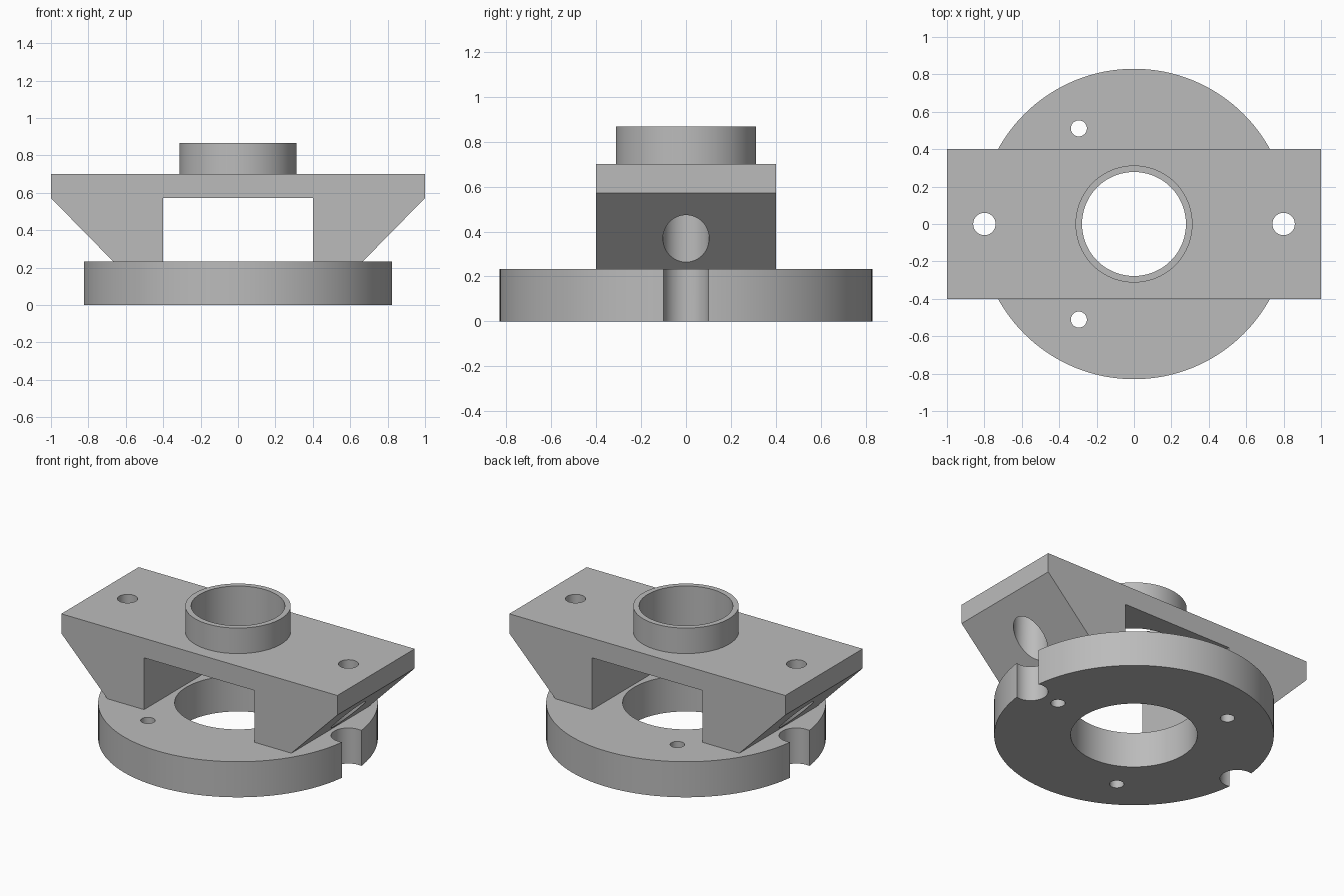
import bpy, bmesh, math

if "Cube" in bpy.data.objects:
    bpy.data.objects.remove(bpy.data.objects["Cube"])

grey = bpy.data.materials.new("light grey")
grey.diffuse_color = (0.5, 0.5, 0.5, 1)
grey.use_nodes = True
grey.node_tree.nodes["Principled BSDF"].inputs["Base Color"].default_value = grey.diffuse_color


def cylinder(name, r, z0, z1, x=0.0, y=0.0, sides=96):
    bpy.ops.mesh.primitive_cylinder_add(vertices=sides, radius=r, depth=z1 - z0,
                                        location=(x, y, (z0 + z1) / 2))
    ob = bpy.context.object
    ob.name = name
    return ob


def extrude_y(name, outline, y0, y1):
    """Solid prism from an x-z outline, pulled along y."""
    bm = bmesh.new()
    face = bm.faces.new([bm.verts.new((x, y0, z)) for x, z in outline])
    ext = bmesh.ops.extrude_face_region(bm, geom=[face])["geom"]
    bmesh.ops.translate(bm, vec=(0, y1 - y0, 0),
                        verts=[g for g in ext if isinstance(g, bmesh.types.BMVert)])
    bmesh.ops.recalc_face_normals(bm, faces=bm.faces)
    mesh = bpy.data.meshes.new(name)
    bm.to_mesh(mesh)
    bm.free()
    ob = bpy.data.objects.new(name, mesh)
    bpy.context.collection.objects.link(ob)
    return ob


def cut(ob, *cutters):
    """Subtract each cutter and remove it."""
    for c in cutters:
        mod = ob.modifiers.new("hole", 'BOOLEAN')
        mod.operation, mod.solver, mod.object = 'DIFFERENCE', 'EXACT', c
        bpy.context.view_layer.objects.active = ob
        bpy.ops.object.modifier_apply(modifier=mod.name)
        bpy.data.objects.remove(c)


def finish(ob):
    ob.data.materials.clear()
    ob.data.materials.append(grey)
    bpy.ops.object.select_all(action='DESELECT')
    ob.select_set(True)
    bpy.context.view_layer.objects.active = ob
    bpy.ops.object.shade_smooth_by_angle(angle=math.radians(25))


BASE_TOP, PLATE_LOW, PLATE_TOP, COLLAR_TOP = 0.233, 0.572, 0.70, 0.867
BORE, SCREW_X = 0.278, 0.80

# Round base: centre opening, three bolt holes, two edge notches
base = cylinder("round_base", 0.83, 0, BASE_TOP, sides=128)
cut(base, cylinder("opening", 0.376, -0.1, 0.4))
for i in range(3):
    a = math.radians(120 * i)
    cut(base, cylinder("bolt_hole", 0.043, -0.1, 0.4,
                       0.59 * math.cos(a), 0.59 * math.sin(a), 32))
for s in (-1, 1):
    cut(base, cylinder("notch", 0.103, -0.1, 0.4, s * SCREW_X, 0, 48))
finish(base)

# Bridge: top plate with two tapered legs
half = [(0.4, PLATE_LOW), (0.4, BASE_TOP), (0.667, BASE_TOP), (1, PLATE_LOW), (1, PLATE_TOP)]
bridge = extrude_y("bridge", half + [(-x, z) for x, z in reversed(half)], -0.4, 0.4)
cut(bridge, cylinder("bore", BORE, 0.4, 1))
for s in (-1, 1):
    cut(bridge,
        cylinder("screw_hole", 0.06, 0.3, 1, s * SCREW_X, 0, 32),
        cylinder("screw_clearance", 0.103, 0.1, PLATE_LOW, s * SCREW_X, 0, 48))
finish(bridge)

# Collar on top of the plate
collar = cylinder("collar", 0.313, PLATE_TOP, COLLAR_TOP)
cut(collar, cylinder("collar_bore", BORE, 0.6, 1))
finish(collar)
